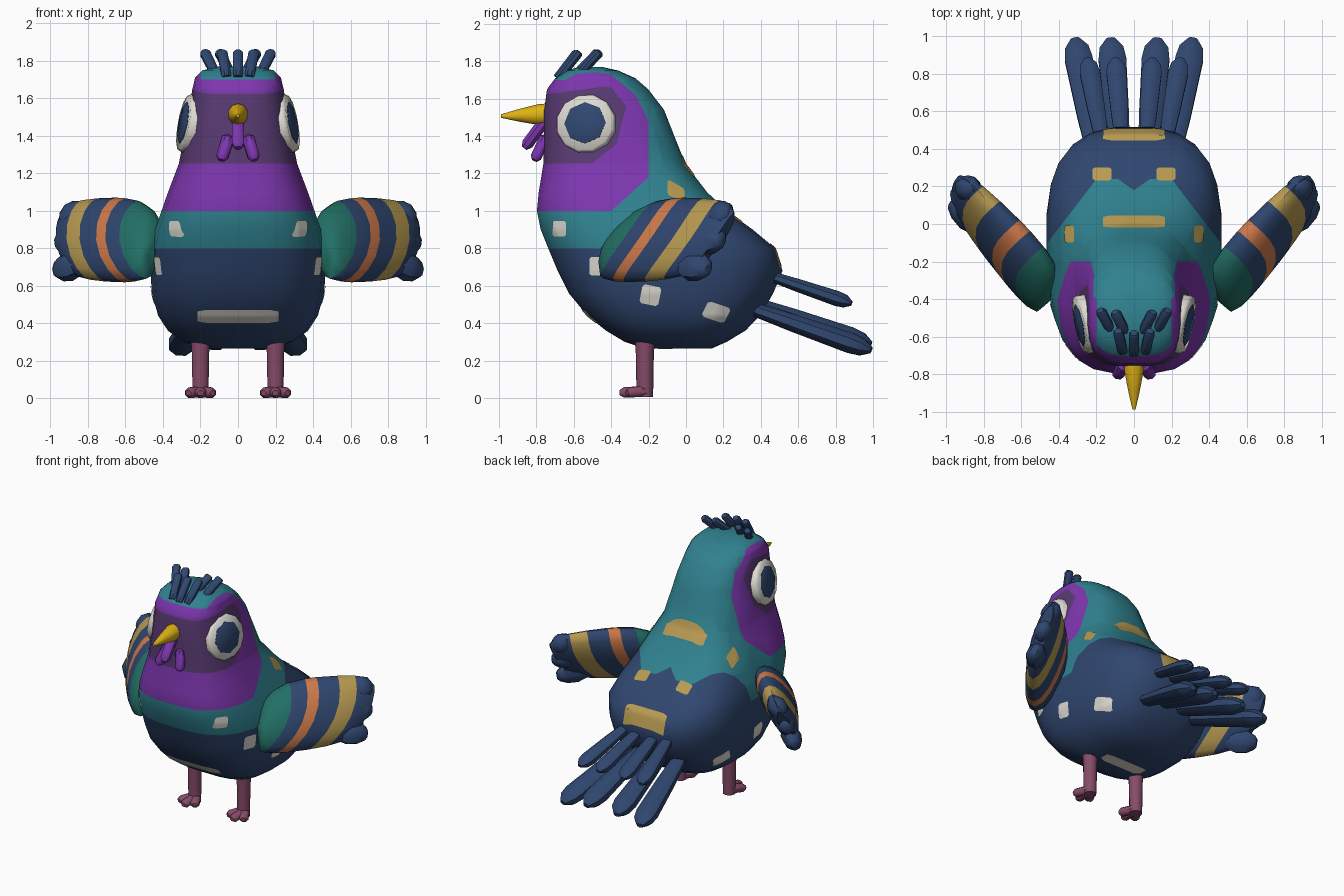
import bpy, bmesh, math
from mathutils import Vector as V
from mathutils.bvhtree import BVHTree

if "Cube" in bpy.data.objects:
    bpy.data.objects.remove(bpy.data.objects["Cube"])

COL = {
    "navy": (.029, .062, .16), "teal": (.029, .22, .275), "purple": (.205, .037, .425),
    "plum": (.1, .043, .17), "white": (.73, .71, .645), "gold": (.48, .325, .084),
    "orange": (.63, .195, .069), "green": (.016, .16, .13), "pink": (.24, .07, .14),
    "yellow": (.73, .445, .007)}
NAMES = list(COL)
MATS = []
for n, c in COL.items():
    m = bpy.data.materials.new(n)
    m.diffuse_color = (*c, 1)
    m.use_nodes = True
    m.node_tree.nodes["Principled BSDF"].inputs["Base Color"].default_value = m.diffuse_color
    MATS.append(m)


def finish(name, bm, mat=None, angle=40, recalc=True):
    """Turn a bmesh into an object, with one colour or the face indices already set."""
    if recalc:
        bmesh.ops.recalc_face_normals(bm, faces=bm.faces)
    me = bpy.data.meshes.new(name)
    if mat:
        me.materials.append(MATS[NAMES.index(mat)])
    else:
        for m in MATS:
            me.materials.append(m)
    bm.to_mesh(me)
    bm.free()
    me.shade_smooth()
    me.set_sharp_from_angle(angle=math.radians(angle))
    ob = bpy.data.objects.new(name, me)
    bpy.context.collection.objects.link(ob)
    return ob


def loft(rings, colours=None):
    """Skin a list of closed rings and cap both ends."""
    bm = bmesh.new()
    vs = [[bm.verts.new(p) for p in r] for r in rings]
    n = len(vs[0])
    for k in range(len(vs) - 1):
        for i in range(n):
            j = (i + 1) % n
            f = bm.faces.new((vs[k][i], vs[k][j], vs[k + 1][j], vs[k + 1][i]))
            if colours:
                f.material_index = NAMES.index(colours[k])
    for r, c in ((vs[0], 0), (vs[-1], -1)):
        f = bm.faces.new(r)
        if colours:
            f.material_index = NAMES.index(colours[c])
    return bm


CAPSULE = ((0, .5), (.1, 1), (.85, 1), (1, .5))
QUILL = ((0, .9), (.92, 1), (1, .7))
FEATHER = ((0, .65), (.35, .85), (.82, 1), (.92, .85), (1, .3))


def tube(name, p, q, w, h, mat, prof=CAPSULE, sides=8, side=(1, 0, 0), angle=40, turn=.5):
    """Straight part from p to q with half width w along side and half height h."""
    p, q = V(p), V(q)
    d = (q - p).normalized()
    a = V(side) - d * V(side).dot(d)
    a.normalize()
    b = d.cross(a)
    tau = 2 * math.pi / sides
    rings = [[p.lerp(q, t) + a * (w * r * math.cos((i + turn) * tau)) + b * (h * r * math.sin((i + turn) * tau))
              for i in range(sides)] for t, r in prof]
    return finish(name, loft(rings), mat, angle)


# body: superellipse sections (height, front, back, half width)
SECT = ((.265, -.22, .14, .16), (.30, -.33, .22, .29), (.36, -.43, .32, .375), (.44, -.53, .40, .428),
        (.56, -.63, .47, .462), (.68, -.69, .52, .47), (.80, -.74, .48, .465), (.90, -.78, .36, .445),
        (1.0, -.80, .22, .41), (1.1, -.79, .115, .375), (1.25, -.765, 0, .318), (1.4, -.76, -.06, .287),
        (1.54, -.76, -.115, .26), (1.65, -.745, -.20, .245), (1.71, -.70, -.27, .23),
        (1.75, -.64, -.36, .19), (1.77, -.57, -.45, .10))


def spow(x, n):
    return math.copysign(abs(x) ** (2 / n), x)


rings = []
for z, yf, yb, hw in SECT:
    ang = [2 * math.pi * (i + .5) / 24 for i in range(24)]
    back = 3.3 if .75 < z < 1.2 else 2.7
    rings.append([(hw * spow(math.cos(a), back if a < math.pi else 3),
                   (yf + yb) / 2 + (yb - yf) / 2 * spow(math.sin(a), back if a < math.pi else 3), z) for a in ang])
bm = loft(rings)
bmesh.ops.recalc_face_normals(bm, faces=bm.faces)
skin = BVHTree.FromBMesh(bm)


def cut(co, no, keep):
    fs = [f for f in bm.faces if keep(f.calc_center_median())]
    geom = fs + list({e for f in fs for e in f.edges}) + list({v for f in fs for v in f.verts})
    bmesh.ops.bisect_plane(bm, geom=geom, dist=.0005, plane_co=co, plane_no=no)


# head and face colour regions as convex (y, z) outlines, counter-clockwise
HEAD = ((-.9, 1.0), (-.4, 1.0), (-.2, 1.18), (-.2, 1.48), (-.27, 1.62), (-.42, 1.74), (-.55, 1.8), (-.9, 1.8))
FACE = ((-.9, 1.25), (-.5, 1.255), (-.37, 1.36), (-.32, 1.56), (-.4, 1.66), (-.58, 1.68), (-.76, 1.62), (-.9, 1.6))


def edges(poly):
    return [(a, b) for a, b in zip(poly, poly[1:] + poly[:1])]


def inside(poly, y, z):
    return all((b[0] - a[0]) * (z - a[1]) - (b[1] - a[1]) * (y - a[0]) > 0 for a, b in edges(poly))


for poly in (HEAD, FACE):
    lo = min(p[1] for p in poly) - .12
    hi = max(p[0] for p in poly if p[0] > -.9) + .12
    for a, b in edges(poly):
        if a[0] == b[0] == -.9 or a[1] == b[1] == 1.8:
            continue
        cut((0, *a), (0, b[1] - a[1], a[0] - b[0]), lambda c: c.z > lo and c.y < hi)
cut((0, 0, 1.70), (0, 0, 1), lambda c: c.z > 1.6)
for s in (1, -1):
    cut((s * .2, 0, 0), (1, 0, 0), lambda c: c.z > 1.69)
# edge of the cape: level round the chest, notched on the back
cut((0, 0, .8), (0, 0, 1), lambda c: c.y < .1)
cut((0, 0, 0), (1, 0, 0), lambda c: c.z > .8 and 0 < c.y)
cut((0, .24, 0), (0, 1, 0), lambda c: c.z > .75 and c.y > .1)
for s in (1, -1):
    cut((s * .2, .24, 0), (s * 1.3, 1, 0), lambda c: c.z > .75 and c.y > -.3 and c.x * s > .1)
    cut((0, .18, 0), (-s * .7, 1, 0), lambda c: c.z > .75 and c.y > .1 and 0 < c.x * s < .2)
for f in bm.faces:
    c = f.calc_center_median()
    ax = abs(c.x)
    if inside(FACE, c.y, c.z):
        col = "plum"
    elif inside(HEAD, c.y, c.z) and not (c.z > 1.70 and ax < .2):
        col = "purple"
    else:
        col = "teal" if c.z > .8 and c.y < min(.24, .18 + .7 * ax, .5 - 1.3 * ax) else "navy"
    f.material_index = NAMES.index(col)
finish("body", bm, angle=60)


# flat markings laid on the body
def patch(name, mat, centre, a, b, d):
    centre, a, b, d = V(centre), V(a), V(b), V(d)
    pb, grid, n = bmesh.new(), {}, 8
    for i in range(n + 1):
        for j in range(n + 1):
            s, t = 2 * i / n - 1, 2 * j / n - 1
            k = .88 if abs(s) == abs(t) == 1 else 1
            hit, no, _, _ = skin.ray_cast(centre + a * s * k + b * t * k - d * 3, d)
            if hit:
                grid[i, j] = pb.verts.new(hit + no * .004)
    for i in range(n):
        for j in range(n):
            q = [(i, j), (i + 1, j), (i + 1, j + 1), (i, j + 1)]
            if all(k in grid for k in q):
                f = pb.faces.new([grid[k] for k in q])
                f.normal_update()
                if f.normal.dot(d) > 0:
                    f.normal_flip()
    finish(name, pb, mat, 60, recalc=False)


DOWN = (0, 0, -1)
patch("belly_mark", "white", (0, 0, .44), (.215, 0, 0), (0, 0, .035), (0, 1, 0))
patch("under_mark", "white", (0, -.11, 0), (.17, 0, 0), (0, .045, 0), (0, 0, 1))
patch("rump_mark", "gold", (0, .475, 0), (.165, 0, 0), (0, .031, 0), DOWN)
patch("nape_mark", "gold", (0, .01, 0), (.165, 0, 0), (0, .033, 0), DOWN)
for s in (1, -1):
    patch("back_mark", "gold", (s * .17, .265, 0), (.05, 0, 0), (0, .035, 0), DOWN)
    patch("shoulder_mark", "gold", (s * .342, -.055, 0), (.025, 0, 0), (0, .045, 0), DOWN)
    for y, z, hy, hz, sk in ((-.675, .905, .035, .042, 0), (-.47, .705, .045, .05, 0),
                             (-.19, .55, .05, .05, -.01), (.16, .46, .06, .04, -.02)):
        patch("side_mark", "white", (0, y, z), (0, hy, sk), (0, -sk, hz), (-s, 0, 0))

# beak, wattles and crest
tube("beak", (0, -.73, 1.517), (0, -.99, 1.507), .054, .057, "yellow", ((0, 1), (.2, 1), (.6, .62), (1, .16)), 10)
tube("centre_wattle", (0, -.75, 1.49), (0, -.865, 1.335), .036, .034, "purple")
for s in (1, -1):
    tube("side_wattle", (s * .05, -.75, 1.40), (s * .09, -.81, 1.27), .034, .032, "purple")
for x0, x1, y, z in ((0, 0, -.69, 1.71), (.06, .085, -.68, 1.71), (-.06, -.085, -.68, 1.71),
                     (.045, .1, -.58, 1.74), (-.045, -.1, -.58, 1.74), (.12, .18, -.57, 1.73), (-.12, -.18, -.57, 1.73)):
    tube("crest_feather", (x0, y, z), (x1, y + .11, 1.85), .03, .027, "navy", QUILL)

U, N = V((.67, .74, 0)), V((.74, -.67, 0))
WING = ((-.06, .06, .05), (-.04, .11, .085), (.01, .165, .105), (.11, .208, .118), (.22, .222, .118),
        (.30, .226, .112), (.445, .222, .1), (.565, .212, .085), (.65, .195, .065), (.70, .14, .04))
STRIPES = ("green", "green", "green", "navy", "orange", "navy", "gold", "navy", "navy")
for s in (1, -1):
    # eyes: rounded white disc with a pupil
    c, no = V((s * .218, -.525, 1.457)), V((s * .97, -.2, .18)).normalized()
    tube("eye", c, c + no * .075, .162, .16, "white", ((0, 1), (.75, 1), (1, .93)), 12, (0, 1, 0), 60)
    tube("pupil", c + no * .06, c + no * .081, .113, .113, "navy", ((0, 1), (.8, 1), (1, .95)), 8, (0, 1, 0), 40, 0)

    # wing: leaning striped paddle with bowed stripes and three feather tips
    def wing_point(u, v, w, bow=.065):
        along = max(u + .58 * v + bow * (1 - (v / .22) ** 2), .05 * u)
        p = U * along + N * (.58 - .39 * v + w)
        return V((s * p.x, p.y, .845 + v))
    rings = [[wing_point(u, h * math.cos(k * math.pi / 8), t * math.sin(k * math.pi / 8)) for k in range(16)]
             for u, h, t in WING]
    finish("wing", loft(rings, STRIPES), angle=50)
    for v, end in ((-.14, .835), (0, .79), (.13, .715)):
        lean = V((-s * .1, .68, 1))
        tube("wing_tip", wing_point(.60, v * .9, 0, .02), wing_point(end, v * 1.12, 0, 0), .086, .068, "navy",
             ((0, .7), (.35, 1), (.7, .9), (.92, .6), (1, .35)), 8, lean)

    # tail: long lower feathers and short upper ones
    for x0, x1, dz in ((.07, .125, .02), (.2, .315, -.01)):
        tube("long_tail_feather", (s * x0, .36, .485 + dz), (s * x1, .99, .265 + dz), .08, .06, "navy", FEATHER)
    for x0, x1 in ((.065, .1), (.17, .25)):
        tube("short_tail_feather", (s * x0, .44, .655), (s * x1, .885, .505), .058, .044, "navy", FEATHER)

    # leg and toes
    tube("leg", (s * .2, -.22, .005), (s * .2, -.22, .33), .048, .048, "pink", ((0, .9), (.2, .95), (.7, 1), (1, 1.15)), 10)
    for dx, dy in ((-.065, -.095), (0, -.135), (.065, -.095)):
        tube("toe", (s * .2, -.2, .038), (s * .2 + dx, -.22 + dy, .028), .033, .03, "pink")
